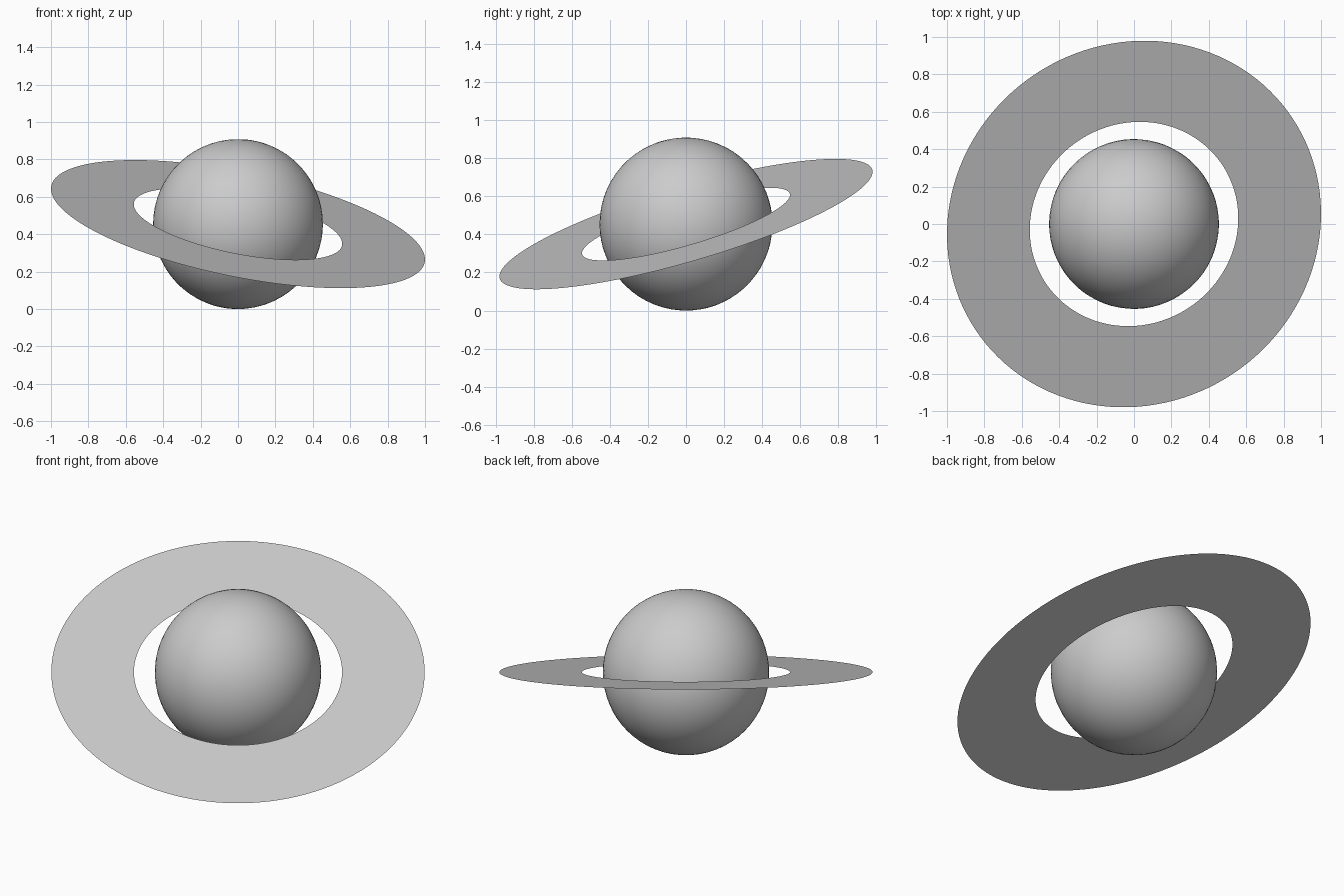
import bpy
import bmesh
from mathutils import Vector

cube = bpy.data.objects.get("Cube")
if cube:
    bpy.data.objects.remove(cube, do_unlink=True)

RADIUS = 0.454
CENTRE = Vector((0, 0, RADIUS))
AXIS = Vector((0.193, -0.275, 0.942)).normalized()
TILT = Vector((0, 0, 1)).rotation_difference(AXIS).to_euler()
RING_INNER, RING_OUTER = 0.568, 1.019
SEGMENTS = 128


def make_material(name, rgb):
    mat = bpy.data.materials.new(name)
    mat.use_nodes = True
    colour = (*rgb, 1)
    mat.diffuse_color = colour
    mat.node_tree.nodes["Principled BSDF"].inputs["Base Color"].default_value = colour
    return mat


grey = make_material("plain_grey", (0.6, 0.6, 0.6))

# Planet: smooth ball resting on the ground
bpy.ops.mesh.primitive_uv_sphere_add(segments=64, ring_count=32, radius=RADIUS,
                                     location=CENTRE, rotation=TILT)
planet = bpy.context.object
planet.name = "planet"
planet.data.materials.append(grey)
bpy.ops.object.shade_smooth()

# Ring: flat sheet between two concentric circles, tilted with the planet
bm = bmesh.new()
edges = []
for r in (RING_INNER, RING_OUTER):
    circle = bmesh.ops.create_circle(bm, segments=SEGMENTS, radius=r)
    edges += {e for v in circle["verts"] for e in v.link_edges}
bmesh.ops.bridge_loops(bm, edges=edges)
for face in bm.faces:
    face.normal_update()
    if face.normal.z < 0:
        face.normal_flip()
mesh = bpy.data.meshes.new("ring")
bm.to_mesh(mesh)
bm.free()
mesh.materials.append(grey)
ring = bpy.data.objects.new("ring", mesh)
ring.location = CENTRE
ring.rotation_euler = TILT
bpy.context.collection.objects.link(ring)
